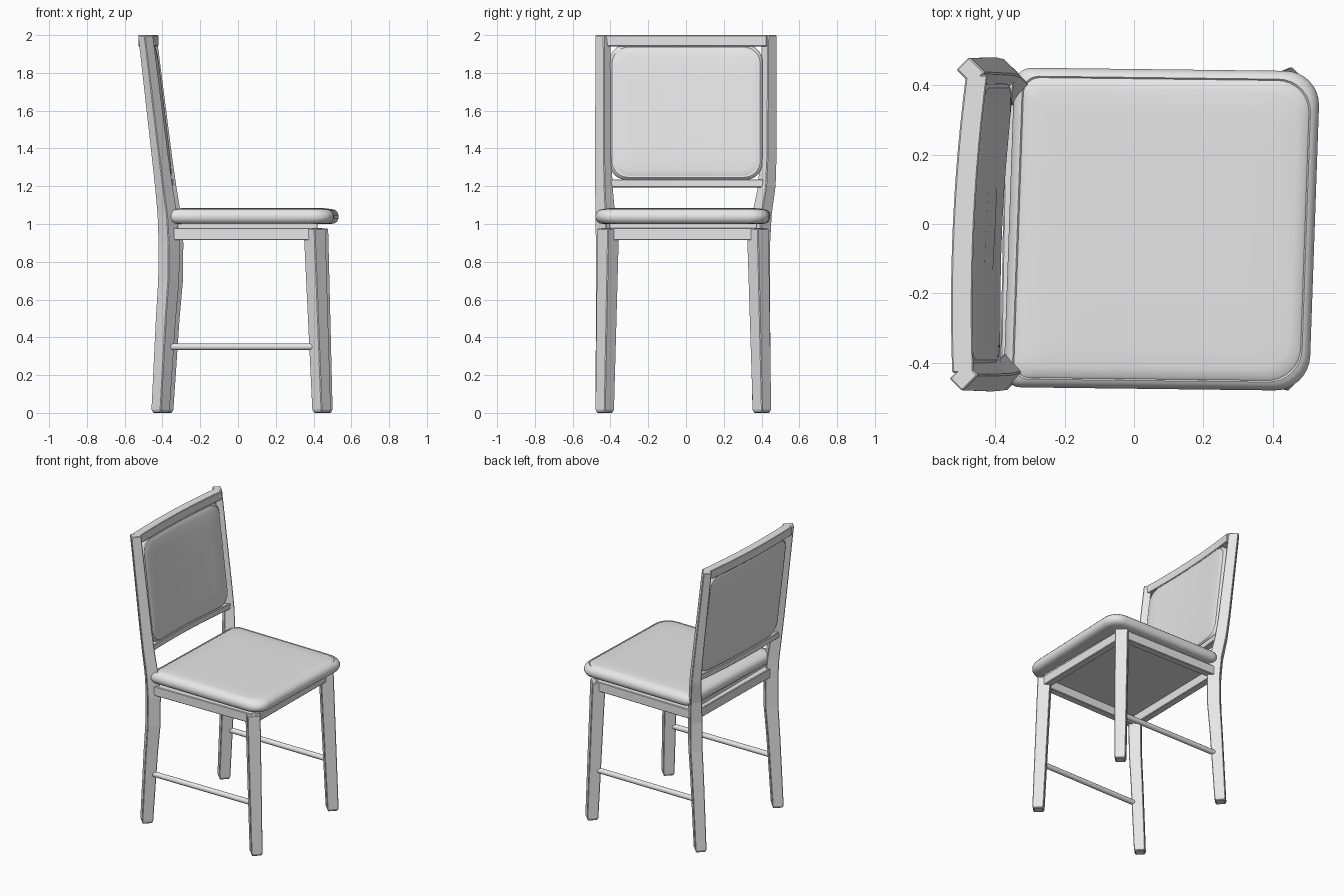
import bpy, bmesh, math
from mathutils import Vector

if "Cube" in bpy.data.objects:
    bpy.data.objects.remove(bpy.data.objects["Cube"])

grey = bpy.data.materials.new("plain grey")
grey.diffuse_color = (0.8, 0.8, 0.8, 1)
grey.use_nodes = True
grey.node_tree.nodes["Principled BSDF"].inputs["Base Color"].default_value = grey.diffuse_color


def loft(name, rings, smooth=False, bevel=0.0):
    """Skin closed rings of equal size and cap both ends."""
    bm = bmesh.new()
    vr = [[bm.verts.new(p) for p in r] for r in rings]
    n = len(vr[0])
    for a, b in zip(vr, vr[1:]):
        for i in range(n):
            j = (i + 1) % n
            bm.faces.new((a[i], a[j], b[j], b[i]))
    bm.faces.new(vr[0][::-1])
    bm.faces.new(vr[-1])
    bmesh.ops.recalc_face_normals(bm, faces=bm.faces)
    me = bpy.data.meshes.new(name)
    bm.to_mesh(me)
    bm.free()
    ob = bpy.data.objects.new(name, me)
    bpy.context.collection.objects.link(ob)
    me.materials.append(grey)
    if bevel:
        m = ob.modifiers.new("soft edge", 'BEVEL')
        m.width, m.segments = bevel, 1
        m.limit_method, m.angle_limit = 'ANGLE', math.radians(40)
    if smooth:
        bpy.ops.object.select_all(action='DESELECT')
        ob.select_set(True)
        bpy.context.view_layer.objects.active = ob
        bpy.ops.object.shade_smooth_by_angle(angle=math.radians(50))
    return ob


def leg(name, sections, sx, sy):
    """Post of rectangular section turned to face its corner diagonally."""
    u = Vector((sx, sy, 0)).normalized()
    v = Vector((-u.y, u.x, 0))
    rings = []
    for x, y, z, w, d in sections:
        c = Vector((x, y, z))
        rings.append([c + u * a * d / 2 + v * b * w / 2
                      for a, b in ((1, 1), (-1, 1), (-1, -1), (1, -1))])
    return loft(name, rings, bevel=0.004)


def bar(name, pts, thick, high, bevel=0.004):
    """Flat rail along a horizontal path."""
    t = (Vector(pts[-1]) - Vector(pts[0])).normalized()
    s = Vector((-t.y, t.x, 0)) * thick / 2
    h = Vector((0, 0, high / 2))
    return loft(name, [[Vector(p) + s + h, Vector(p) - s + h, Vector(p) - s - h, Vector(p) + s - h]
                       for p in pts], bevel=bevel)


def outline(hu, hv, r_neg, r_pos, seg=8):
    """Rounded rectangle, corner radius chosen by the sign of u."""
    pts = []
    for k, (su, sv) in enumerate(((1, 1), (-1, 1), (-1, -1), (1, -1))):
        r = r_pos if su > 0 else r_neg
        for i in range(seg + 1):
            a = math.pi / 2 * (k + i / seg)
            pts.append((su * (hu - r) + r * math.cos(a), sv * (hv - r) + r * math.sin(a)))
        # extra points along the straight side that follows
        p = pts[-1]
        nu, nv = ((-1, 1), (-1, -1), (1, -1), (1, 1))[k]
        rn = r_neg if nu < 0 else r_pos
        q = (nu * (hu - rn), nv * hv) if k % 2 == 0 else (nu * hu, nv * (hv - rn))
        for i in range(1, 6):
            f = i / 6
            pts.append((p[0] + (q[0] - p[0]) * f, p[1] + (q[1] - p[1]) * f))
    return pts


def cushion(name, hu, hv, r_neg, r_pos, profile, place):
    """Padded slab: each profile entry is (inset, height)."""
    base = outline(hu, hv, r_neg, r_pos)
    rings = [[place(u * (1 - i / hu), v * (1 - i / hv), h) for u, v in base] for i, h in profile]
    return loft(name, rings, smooth=True)


# front legs
for side, tx, ty, bx, by in ((-1, 0.405, -0.412, 0.442, -0.43), (1, 0.42, 0.38, 0.452, 0.402)):
    leg("front_leg_" + ("right" if side < 0 else "left"),
        [(bx, by, 0, 0.06, 0.06), (bx, by, 0.018, 0.073, 0.073), (tx, ty, 0.975, 0.085, 0.085)],
        1, side)

# back posts, bent backwards above the seat
spine = [(0, -0.40, -0.43, 0.40, 0.06, 0.06), (0.018, -0.40, -0.43, 0.40, 0.072, 0.072),
         (0.5, -0.372, -0.425, 0.393, 0.077, 0.08), (0.7, -0.357, -0.422, 0.39, 0.08, 0.085),
         (0.9, -0.355, -0.422, 0.39, 0.08, 0.085), (1.05, -0.364, -0.427, 0.402, 0.074, 0.08),
         (1.2, -0.383, -0.435, 0.428, 0.064, 0.075), (1.35, -0.402, -0.438, 0.435, 0.06, 0.072),
         (2.0, -0.48, -0.44, 0.44, 0.052, 0.065)]
for side in (-1, 1):
    leg("back_post_" + ("right" if side < 0 else "left"),
        [(x + 0.01 * side, yn if side < 0 else yf, z, w, d) for z, x, yn, yf, w, d in spine],
        -1, side)

# seat frame rails
corner = {"fr": (0.41, -0.415, 0.947), "fl": (0.42, 0.385, 0.947),
          "br": (-0.36, -0.425, 0.947), "bl": (-0.345, 0.395, 0.947)}
for name, a, b in (("front", "fr", "fl"), ("back", "br", "bl"), ("right", "br", "fr"), ("left", "bl", "fl")):
    bar("seat_rail_" + name, [corner[a], corner[b]], 0.05, 0.066)

# seat board under the cushion
bar("seat_board", [(-0.34, -0.015, 0.99), (0.42, -0.015, 0.99)], 0.78, 0.03, 0.002)

# seat cushion with a seam round the top
cushion("seat", 0.44, 0.46, 0.05, 0.10,
        [(0.05, 1.0), (0.025, 1.002), (0.008, 1.012), (0.0, 1.03), (0.0, 1.047), (0.006, 1.062),
         (0.016, 1.073), (0.024, 1.077), (0.028, 1.073), (0.034, 1.078), (0.06, 1.083),
         (0.12, 1.085), (0.25, 1.086)],
        lambda u, v, h: (0.08 + u + 0.035 * v, -0.015 + v - 0.012 * u, h))

# round side stretchers
for side, a, b in ((-1, (-0.385, -0.428), (0.43, -0.424)), (1, (-0.365, 0.397), (0.44, 0.394))):
    rings = []
    for x, y in (a, b):
        rings.append([(x, y + 0.018 * math.cos(t * math.pi / 6), 0.35 + 0.018 * math.sin(t * math.pi / 6))
                      for t in range(12)])
    loft("stretcher_" + ("right" if side < 0 else "left"), rings, smooth=True)


def back_x(y, z):
    """Leaning, slightly hollow surface through the back posts."""
    return -0.383 - 0.12 * (z - 1.2) + 0.02 * y / 0.43 - 0.018 * (1 - (y / 0.43) ** 2)


# top and lower back rails
steps = [-0.43 + 0.86 * i / 12 for i in range(13)]
bar("top_rail", [(back_x(y, 1.97) + 0.003, y, 1.97) for y in steps], 0.062, 0.06)
bar("lower_back_rail", [(back_x(y, 1.215), y, 1.215) for y in steps], 0.045, 0.042)

# padded back panel with seams front and back
half = [(0.25, 0.031), (0.12, 0.03), (0.05, 0.028), (0.024, 0.024), (0.018, 0.021), (0.013, 0.023),
        (0.004, 0.015), (0.0, 0.005)]
cushion("back_panel", 0.358, 0.405, 0.09, 0.09,
        [(i, -h) for i, h in half] + [(i, h) for i, h in half[::-1]],
        lambda u, v, h: (back_x(v, 1.592 + u) + 0.004 + h, v, 1.592 + u))
